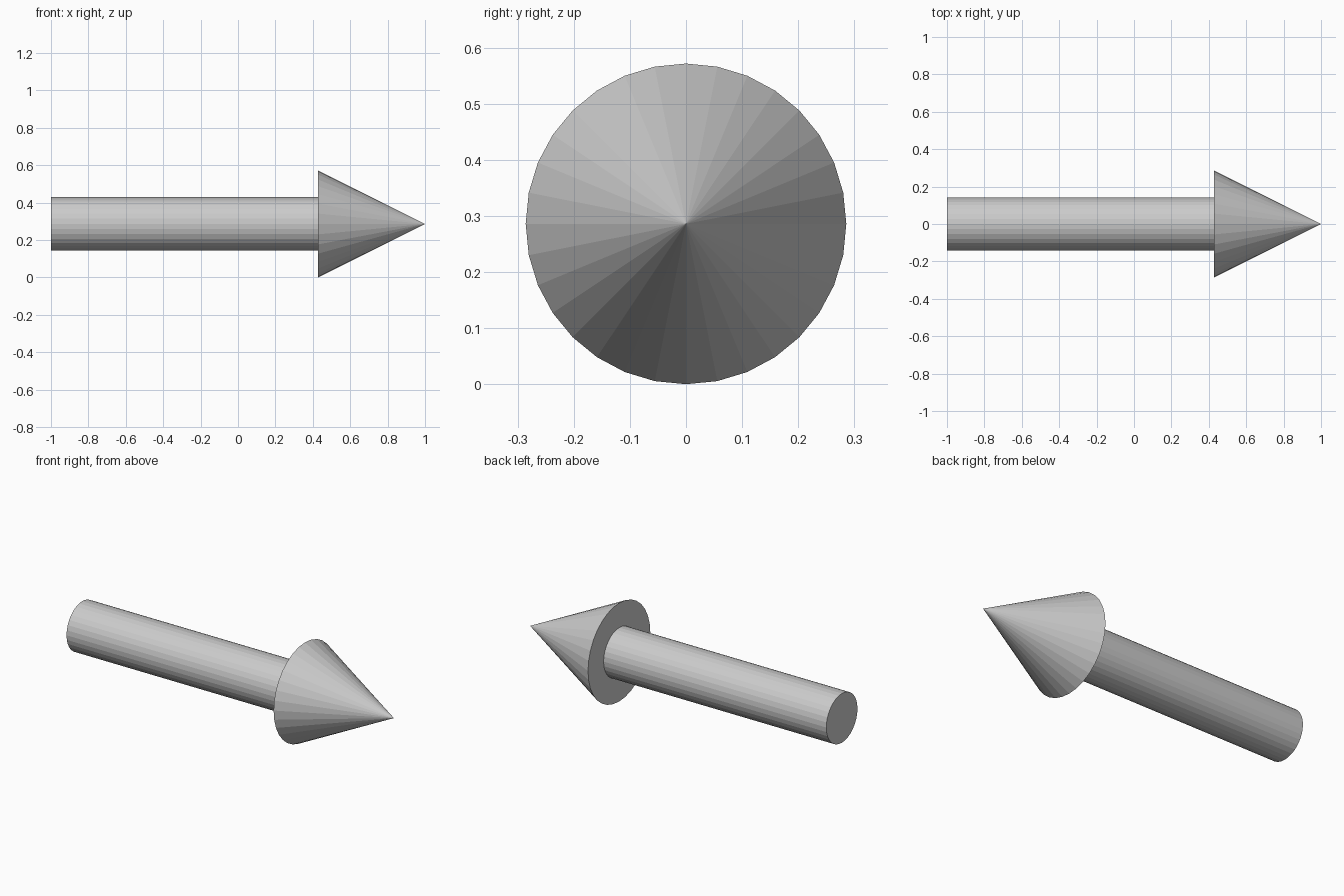
import bpy
import math

if "Cube" in bpy.data.objects:
    bpy.data.objects.remove(bpy.data.objects["Cube"])

SIDES = 32
R_HEAD = 2 / 7           # head radius, also the axis height above the ground
R_SHAFT = 1 / 7
X_TAIL, X_NECK, X_TIP = -1.0, 3 / 7, 1.0


def round_part(name, x0, x1, r0, r1):
    """Flat-faced cone or cylinder lying along x from x0 to x1."""
    bpy.ops.mesh.primitive_cone_add(
        vertices=SIDES, radius1=r0, radius2=r1, depth=x1 - x0,
        location=((x0 + x1) / 2, 0, R_HEAD), rotation=(0, math.pi / 2, 0))
    part = bpy.context.object
    part.name = name
    bpy.ops.object.transform_apply(location=False, rotation=True, scale=False)
    return part


# Shaft, seated slightly into the head
round_part("arrow_shaft", X_TAIL, X_NECK + 0.01, R_SHAFT, R_SHAFT)
# Pointed head
round_part("arrow_head", X_NECK, X_TIP, R_HEAD, 0)
